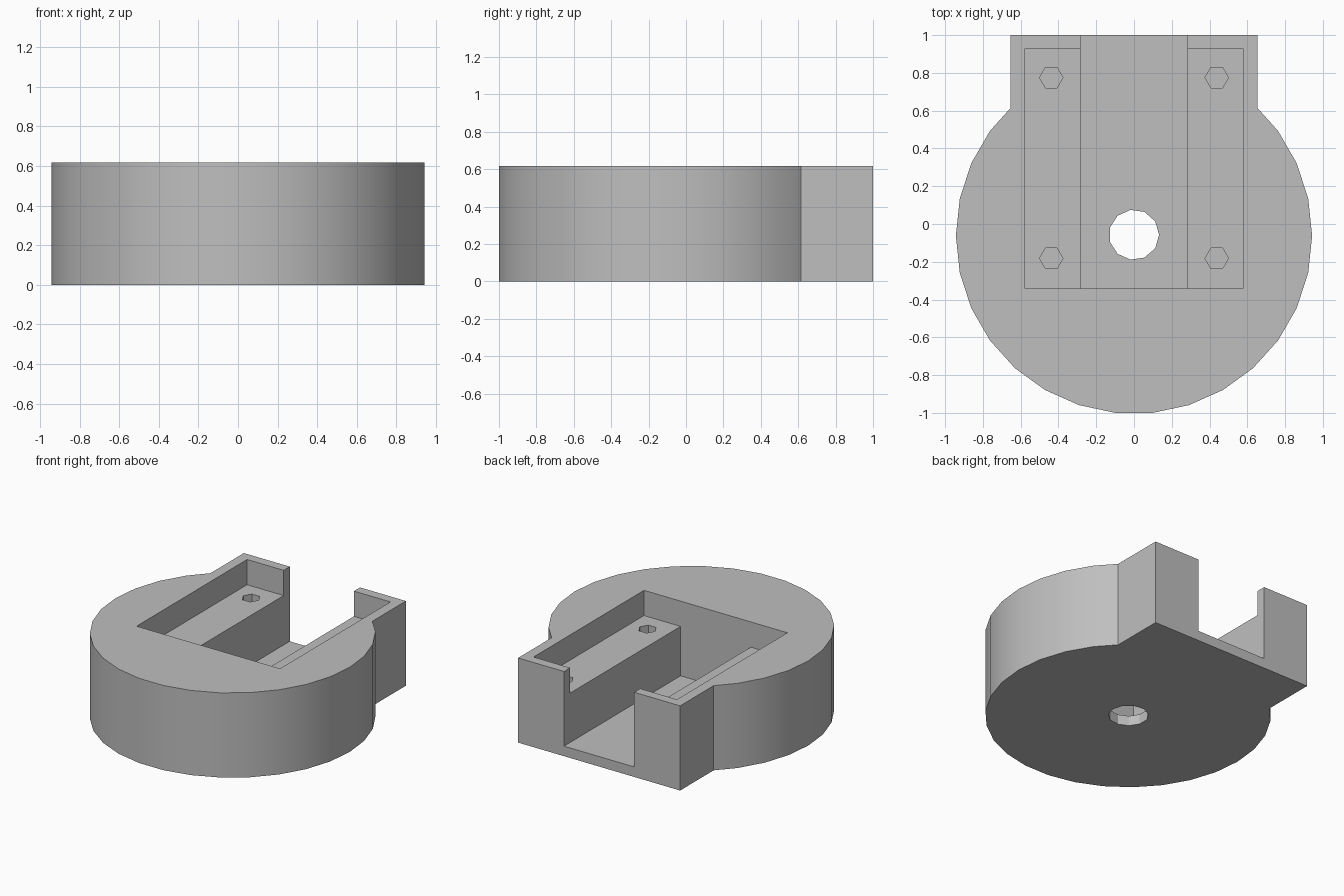
import bpy, bmesh
from math import cos, sin, radians, tau

cube = bpy.data.objects.get("Cube")
if cube:
    bpy.data.objects.remove(cube, do_unlink=True)

HEIGHT, FLOOR, SHELF = 0.617, 0.073, 0.433
RADIUS, CENTRE_Y = 0.943, -0.062
BLOCK, POCKET, CHANNEL = 0.653, 0.578, 0.283   # half widths
POCKET_FRONT, POCKET_BACK = -0.342, 0.93

grey = bpy.data.materials.new("plain grey")
grey.use_nodes = True
colour = (0.52, 0.52, 0.52, 1)
grey.diffuse_color = colour
grey.node_tree.nodes["Principled BSDF"].inputs["Base Color"].default_value = colour


def prism(name, outline, z0, z1):
    """Extrude a counter-clockwise outline from z0 to z1."""
    bm = bmesh.new()
    face = bm.faces.new([bm.verts.new((x, y, z0)) for x, y in outline])
    top = bmesh.ops.extrude_face_region(bm, geom=[face])["geom"]
    for v in top:
        if isinstance(v, bmesh.types.BMVert):
            v.co.z = z1
    bmesh.ops.recalc_face_normals(bm, faces=bm.faces)
    mesh = bpy.data.meshes.new(name)
    bm.to_mesh(mesh)
    bm.free()
    mesh.materials.append(grey)
    obj = bpy.data.objects.new(name, mesh)
    bpy.context.collection.objects.link(obj)
    return obj


def rectangle(half, y0, y1):
    return [(-half, y0), (half, y0), (half, y1), (-half, y1)]


def polygon(x, y, r, sides):
    return [(x + r * cos(tau * i / sides), y + r * sin(tau * i / sides)) for i in range(sides)]


# Round body merged with the square block at the back
arc = [(RADIUS * cos(radians(a)), CENTRE_Y + RADIUS * sin(radians(a))) for a in range(144, 397, 12)]
block = [(BLOCK, 0.615), (BLOCK, 1), (-BLOCK, 1), (-BLOCK, 0.615)]
body = prism("round_housing", arc + block, 0, HEIGHT)

# Upper pocket, open central channel, shaft hole and screw holes
cutters = [
    prism("pocket_cutter", rectangle(POCKET, POCKET_FRONT, POCKET_BACK), SHELF, 1),
    prism("channel_cutter", rectangle(CHANNEL, POCKET_FRONT, 1.2), FLOOR, 1.1),
    prism("shaft_hole_cutter", polygon(0, -0.057, 0.133, 11), -0.2, 0.3),
]
for x in (-0.438, 0.438):
    for y in (-0.182, 0.775):
        cutters.append(prism("screw_hole_cutter", polygon(x, y, 0.062, 6), 0.13, 0.6))

bpy.context.view_layer.objects.active = body
for cutter in cutters:
    cutter.hide_render = True
    mod = body.modifiers.new("cut", "BOOLEAN")
    mod.operation, mod.solver, mod.object = "DIFFERENCE", "EXACT", cutter
    bpy.ops.object.modifier_apply(modifier=mod.name)
    bpy.data.objects.remove(cutter, do_unlink=True)

# Smooth round wall, crisp corners
bpy.ops.object.select_all(action="DESELECT")
body.select_set(True)
bpy.ops.object.shade_smooth_by_angle(angle=radians(30))
